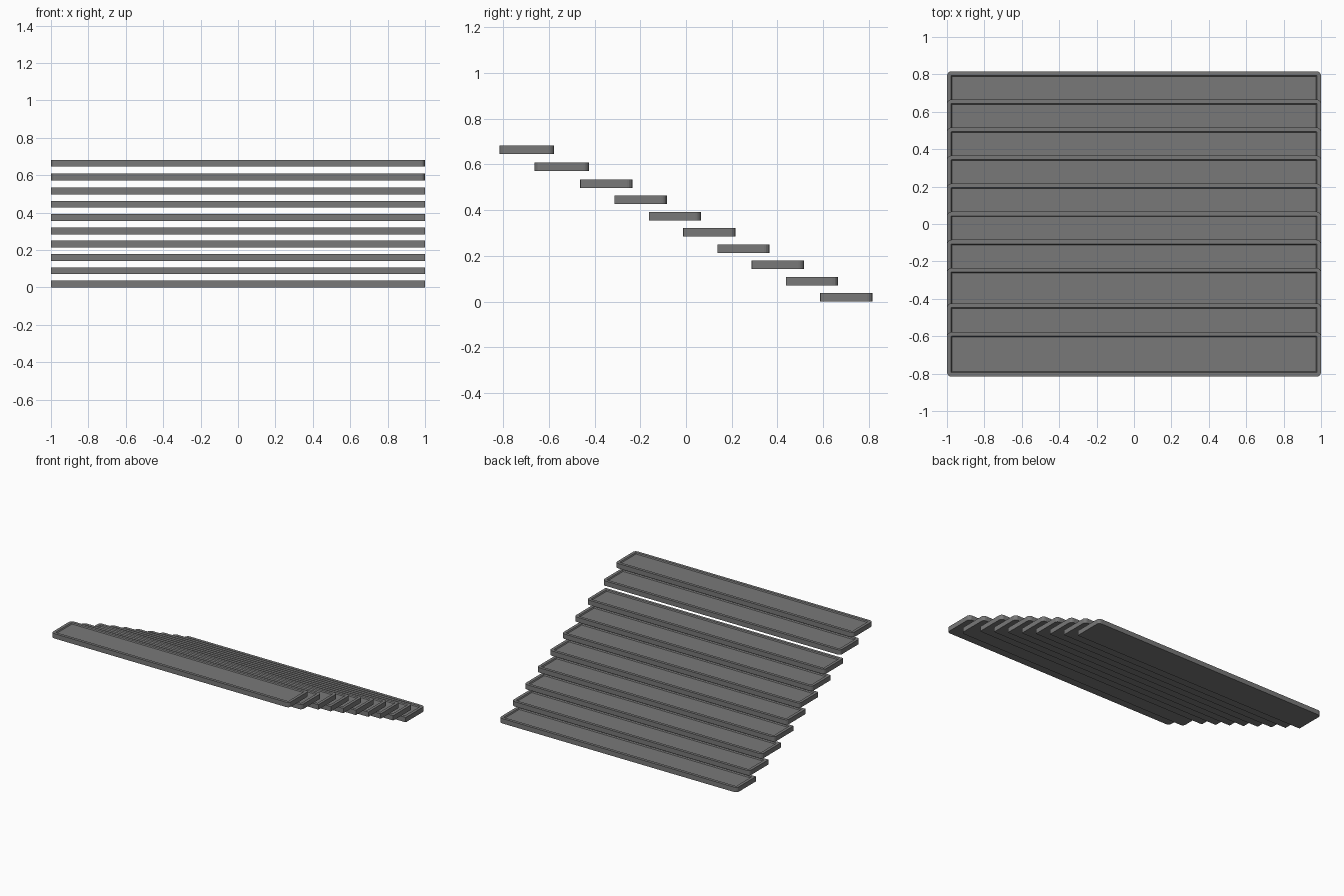
import bpy, bmesh, math

if "Cube" in bpy.data.objects:
    bpy.data.objects.remove(bpy.data.objects["Cube"])

grey = bpy.data.materials.new("mid grey")
grey.diffuse_color = (0.19, 0.19, 0.19, 1)
grey.use_nodes = True
grey.node_tree.nodes["Principled BSDF"].inputs["Base Color"].default_value = grey.diffuse_color


def outline(x, y0, y1, inset, r_front, r_back):
    """Rounded rectangle, counter-clockwise, shrunk by inset."""
    pts = []
    corners = [(x, y1, r_back, 0), (-x, y1, r_back, 90),
               (-x, y0, r_front, 180), (x, y0, r_front, 270)]
    for cx, cy, r, a0 in corners:
        sx, sy = math.copysign(1, cx), (1 if cy == y1 else -1)
        ri = max(r - inset, 0.003)
        ox, oy = cx - sx * (inset + ri), cy - sy * (inset + ri)
        for k in range(5):
            a = math.radians(a0 + 22.5 * k)
            pts.append((ox + ri * math.cos(a), oy + ri * math.sin(a)))
    return pts


def tread(name, y0, y1, z, r_front):
    """Shallow tray: flat underside, narrow rim, recessed top panel."""
    h, depth = 0.037, 0.008
    bm = bmesh.new()
    rings = []
    for inset, level in ((0, z), (0, z + h), (0.022, z + h), (0.027, z + h - depth)):
        rings.append([bm.verts.new((px, py, level))
                      for px, py in outline(1.0, y0, y1, inset, r_front, 0.024)])
    for a, b in zip(rings, rings[1:]):
        n = len(a)
        for i in range(n):
            j = (i + 1) % n
            bm.faces.new((a[i], a[j], b[j], b[i]))
    bm.faces.new(rings[0][::-1])
    bm.faces.new(rings[-1])
    bmesh.ops.recalc_face_normals(bm, faces=bm.faces)
    me = bpy.data.meshes.new(name)
    bm.to_mesh(me)
    bm.free()
    me.materials.append(grey)
    bpy.context.collection.objects.link(bpy.data.objects.new(name, me))


# Eight regular steps rising towards the front
for i in range(8):
    back = 0.816 - 0.15 * i
    tread(f"step_{i + 1}", back - 0.229, back, 0.0711 * i, 0.004)

# Two slightly deeper top steps with all corners rounded
tread("step_9", -0.662, -0.424, 0.572, 0.024)
tread("step_10", -0.816, -0.578, 0.646, 0.024)
